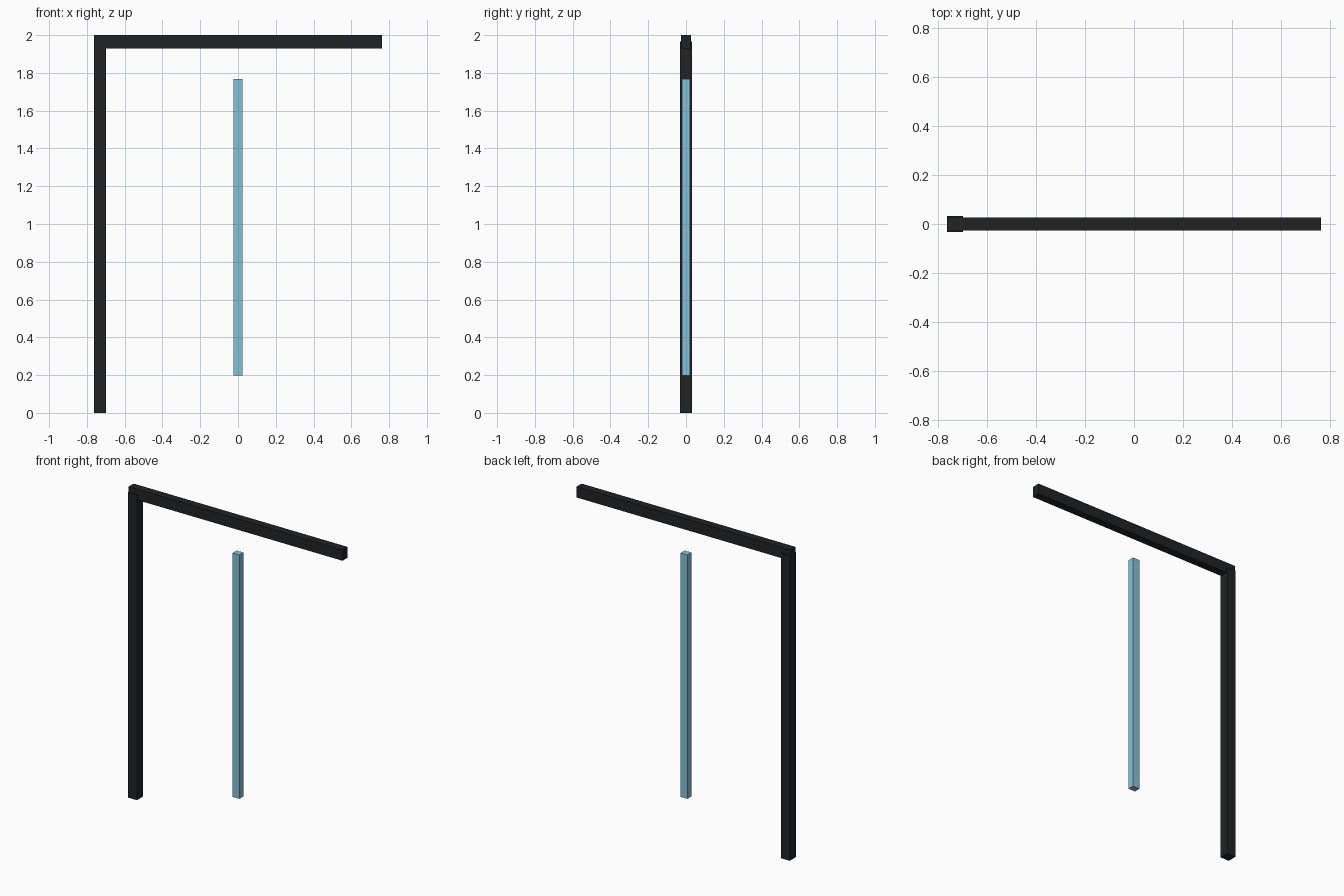
import bpy

if "Cube" in bpy.data.objects:
    bpy.data.objects.remove(bpy.data.objects["Cube"])


def material(name, color):
    m = bpy.data.materials.new(name)
    m.diffuse_color = color
    m.use_nodes = True
    m.node_tree.nodes["Principled BSDF"].inputs["Base Color"].default_value = m.diffuse_color
    return m


def box(name, lo, hi, mat):
    """Axis-aligned box between two corners."""
    bpy.ops.mesh.primitive_cube_add(size=1, location=[(a + b) / 2 for a, b in zip(lo, hi)])
    ob = bpy.context.object
    ob.name = name
    ob.scale = [b - a for a, b in zip(lo, hi)]
    bpy.ops.object.transform_apply(location=False, rotation=False, scale=True)
    ob.data.materials.append(mat)
    return ob


frame_mat = material("dark_frame", (0.014, 0.016, 0.018, 1))
glass_mat = material("blue_glass", (0.24, 0.54, 0.68, 0.75))

# Upright post, ending halfway up inside the beam
box("side_post", (-0.762, -0.032, 0), (-0.698, 0.032, 1.965), frame_mat)
# Horizontal top beam
box("top_beam", (-0.762, -0.0255, 1.93), (0.762, 0.0255, 2.0), frame_mat)
# Floating glass strip in the middle
box("glass_strip", (-0.025, -0.021, 0.198), (0.025, 0.021, 1.768), glass_mat)
